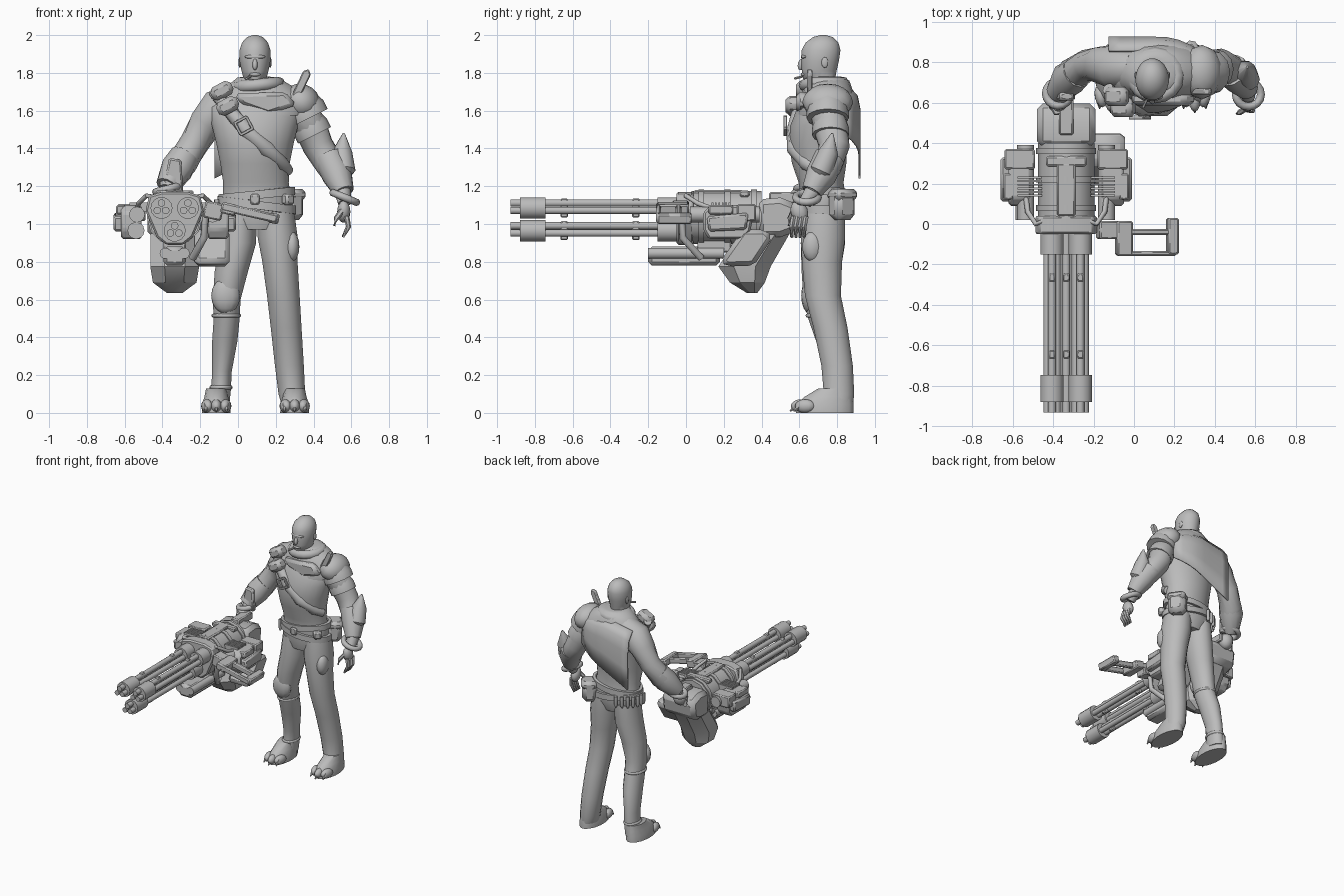
import bpy, bmesh, math
from mathutils import Vector

GREY = bpy.data.materials.new("plain grey")
GREY.diffuse_color = (0.5, 0.5, 0.5, 1)


def finish(name, bm, smooth=40, bevel=0):
    bmesh.ops.recalc_face_normals(bm, faces=bm.faces)
    me = bpy.data.meshes.new(name)
    bm.to_mesh(me)
    bm.free()
    ob = bpy.data.objects.new(name, me)
    bpy.context.collection.objects.link(ob)
    me.materials.append(GREY)
    if bevel:
        m = ob.modifiers.new("bevel", "BEVEL")
        m.width = bevel
        m.segments = 1
    bpy.context.view_layer.objects.active = ob
    ob.select_set(True)
    bpy.ops.object.shade_smooth_by_angle(angle=math.radians(smooth))
    ob.select_set(False)
    return ob


def skin_rings(bm, rings, closed=False):
    n = len(rings[0])
    pairs = list(zip(rings, rings[1:])) + ([(rings[-1], rings[0])] if closed else [])
    for a, b in pairs:
        for i in range(n):
            j = (i + 1) % n
            bm.faces.new((a[i], a[j], b[j], b[i]))
    if not closed:
        bm.faces.new(rings[0])
        bm.faces.new(rings[-1])


def loft(name, rows, n=20, smooth=50):
    """Stacked horizontal ellipses: x, y, z, x radius, y radius."""
    bm = bmesh.new()
    turn = math.pi / n
    rings = [[bm.verts.new((x + rx * math.cos(turn + k * math.tau / n), y + ry * math.sin(turn + k * math.tau / n), z))
              for k in range(n)] for x, y, z, rx, ry in rows]
    skin_rings(bm, rings)
    return finish(name, bm, smooth)


def tube(name, pts, n=12, closed=False, smooth=50):
    """Round section swept along points x, y, z, radius."""
    bm = bmesh.new()
    p = [Vector(q[:3]) for q in pts]
    rings, c = [], len(p)
    for i in range(c):
        a = p[i - 1] if i or closed else p[0]
        b = p[(i + 1) % c] if i < c - 1 or closed else p[-1]
        d = (b - a).normalized()
        ref = Vector((0, 0, 1)) if abs(d.z) < 0.9 else Vector((0, 1, 0))
        u = d.cross(ref).normalized()
        v = u.cross(d)
        rings.append([bm.verts.new(p[i] + pts[i][3] * (u * math.cos(k * math.tau / n) + v * math.sin(k * math.tau / n)))
                      for k in range(n)])
    skin_rings(bm, rings, closed)
    return finish(name, bm, smooth)


def hoop(name, c, rx, ry, r, tilt=0, n=16):
    """Closed ring of tube around a centre, tilted along x."""
    angles = [k * math.tau / n for k in range(n)]
    return tube(name, [(c[0] + rx * math.cos(a), c[1] + ry * math.sin(a), c[2] + tilt * math.cos(a), r) for a in angles], 8, True)


def box(name, loc, size, rot=(0, 0, 0), bevel=0.008):
    bm = bmesh.new()
    bmesh.ops.create_cube(bm, size=1)
    for v in bm.verts:
        v.co = Vector(a * b for a, b in zip(v.co, size))
    ob = finish(name, bm, 30, bevel)
    ob.location = loc
    ob.rotation_euler = [math.radians(a) for a in rot]
    return ob


def ball(name, loc, size, rot=(0, 0, 0)):
    bm = bmesh.new()
    bmesh.ops.create_uvsphere(bm, u_segments=12, v_segments=8, radius=1)
    bmesh.ops.scale(bm, vec=size, verts=bm.verts)
    ob = finish(name, bm, 60)
    ob.location = loc
    ob.rotation_euler = [math.radians(a) for a in rot]
    return ob


def prism(name, pts, axis, lo, hi, bevel=0):
    """Outline extruded along x (points are y, z) or y (points are x, z)."""
    bm = bmesh.new()
    put = (lambda a, b, t: (t, a, b)) if axis == "x" else (lambda a, b, t: (a, t, b))
    skin_rings(bm, [[bm.verts.new(put(a, b, t)) for a, b in pts] for t in (lo, hi)])
    return finish(name, bm, 30, bevel)


def rod(name, x, z, y0, y1, r, n=12):
    return tube(name, [(x, y0, z, r), (x, y1, z, r)], n, smooth=40)


# ---------- head ----------
loft("head", [(0.09, 0.74, 1.70, 0.062, 0.07), (0.09, 0.73, 1.75, 0.062, 0.075), (0.09, 0.705, 1.765, 0.06, 0.085),
              (0.09, 0.705, 1.81, 0.072, 0.093), (0.09, 0.71, 1.86, 0.082, 0.1), (0.09, 0.715, 1.92, 0.083, 0.104),
              (0.09, 0.72, 1.96, 0.07, 0.088), (0.09, 0.725, 1.99, 0.042, 0.052), (0.09, 0.725, 2.0, 0.012, 0.015)])
ball("brow", (0.09, 0.63, 1.885), (0.055, 0.022, 0.014))
ball("nose", (0.09, 0.612, 1.845), (0.014, 0.02, 0.032), (-15, 0, 0))
ball("mouth", (0.09, 0.625, 1.792), (0.03, 0.018, 0.012))
tube("cigarette", [(0.07, 0.63, 1.785, 0.007), (0.045, 0.575, 1.77, 0.007)], 6)
for s in (-1, 1):
    ball("ear", (0.09 + s * 0.081, 0.735, 1.855), (0.007, 0.018, 0.028))

# ---------- torso ----------
loft("torso", [(0.1, 0.72, 0.97, 0.13, 0.1), (0.1, 0.725, 1.05, 0.19, 0.125), (0.1, 0.725, 1.15, 0.18, 0.12),
               (0.095, 0.715, 1.22, 0.175, 0.12), (0.09, 0.705, 1.32, 0.185, 0.145), (0.09, 0.70, 1.42, 0.205, 0.155),
               (0.09, 0.71, 1.52, 0.23, 0.16), (0.09, 0.74, 1.62, 0.25, 0.15), (0.09, 0.755, 1.69, 0.19, 0.13),
               (0.09, 0.755, 1.74, 0.11, 0.1)], 24)
# draped scarf over neck and shoulders
loft("scarf_drape", [(0.13, 0.745, 1.575, 0.235, 0.16), (0.13, 0.75, 1.6, 0.255, 0.16), (0.125, 0.75, 1.67, 0.235, 0.145),
                     (0.115, 0.75, 1.73, 0.175, 0.125), (0.105, 0.75, 1.775, 0.11, 0.1), (0.1, 0.75, 1.78, 0.07, 0.07)], 18)
hoop("scarf_roll", (0.105, 0.735, 1.735), 0.11, 0.105, 0.034, 0.01)
prism("scarf_fold", [(-0.02, 1.69), (0.25, 1.7), (0.31, 1.63), (0.16, 1.58), (0.02, 1.63)], "y", 0.585, 0.65, 0.02)
# back cape, long on one side, wrapped round the other shoulder
bm = bmesh.new()
grid = []
for i in range(9):
    s = i / 8
    wrap = 0.075 * max(0, (s - 0.55) / 0.45) ** 2
    foot = 1.24 + 0.23 * s
    grid.append([bm.verts.new((-0.125 + 0.46 * s, y - wrap, foot + (1.735 - 0.04 * abs(s - 0.5) * 2 - foot) * h))
                 for y, h in ((0.925, 0), (0.925, 0.35), (0.925, 0.65), (0.91, 0.85), (0.86, 1))])
for a, b in zip(grid, grid[1:]):
    for j in range(4):
        bm.faces.new((a[j], a[j + 1], b[j + 1], b[j]))
finish("cape", bm, 60).modifiers.new("thickness", "SOLIDIFY").thickness = 0.012
# chest strap with pouches and buckle
tube("chest_strap", [(-0.13, 0.67, 1.7, 0.03), (-0.06, 0.6, 1.62, 0.035), (0.04, 0.577, 1.5, 0.045), (0.15, 0.577, 1.4, 0.045),
                     (0.23, 0.64, 1.32, 0.04), (0.265, 0.7, 1.28, 0.03)], 10)
for x, y, z in ((-0.085, 0.63, 1.705), (-0.055, 0.575, 1.625)):
    box("strap_pouch", (x, y, z), (0.12, 0.095, 0.08), (0, -28, 0), 0.022)
for d in (-0.035, 0.035):
    box("buckle_bar", (0.03 + d * 0.5, 0.525, 1.52 - d * 0.87), (0.08, 0.02, 0.016), (0, -28, 0), 0.003)
    box("buckle_side", (0.03 + d * 0.87, 0.525, 1.52 + d * 0.5), (0.016, 0.02, 0.07), (0, -28, 0), 0.003)

# ---------- belt ----------
for z, r, tilt in ((1.155, 0.2, 0.02), (1.1, 0.205, -0.025)):
    bm = bmesh.new()
    rings = [[bm.verts.new((0.1 + (r + e) * math.cos(a), 0.725 + (r - 0.065 + e) * math.sin(a), z + h + tilt * math.cos(a)))
              for e, h in ((-0.02, -0.022), (0.003, -0.022), (0.003, 0.022), (-0.02, 0.022))]
             for a in [k * math.tau / 24 for k in range(24)]]
    skin_rings(bm, rings, True)
    finish("belt", bm)
box("belt_buckle", (0.09, 0.582, 1.13), (0.05, 0.025, 0.055))
box("hip_pouch", (0.28, 0.825, 1.1), (0.11, 0.13, 0.16), (0, 0, 35), 0.03)
box("hip_pouch_flap", (0.283, 0.828, 1.155), (0.115, 0.138, 0.06), (0, 0, 35), 0.02)
box("small_pouch", (0.265, 0.63, 1.13), (0.06, 0.05, 0.06), (0, 0, 40), 0.012)
for k in range(7):
    a = math.radians(112 + k * 13)
    x, y = 0.1 + 0.215 * math.cos(a), 0.725 + 0.15 * math.sin(a)
    tube("belt_bullet", [(x, y, 1.04, 0.006), (x, y, 1.06, 0.013), (x, y, 1.13, 0.013)], 8)

# ---------- legs ----------
loft("right_leg", [(-0.1, 0.8, 0.04, 0.055, 0.085), (-0.09, 0.81, 0.12, 0.053, 0.075), (-0.085, 0.805, 0.22, 0.053, 0.075),
                   (-0.07, 0.775, 0.38, 0.068, 0.088), (-0.06, 0.735, 0.5, 0.07, 0.09), (-0.06, 0.715, 0.6, 0.075, 0.095),
                   (-0.035, 0.715, 0.75, 0.09, 0.105), (0.0, 0.725, 0.9, 0.098, 0.12), (0.01, 0.73, 1.05, 0.09, 0.115)], 16)
loft("left_leg", [(0.295, 0.8, 0.04, 0.065, 0.085), (0.285, 0.81, 0.1, 0.072, 0.082), (0.272, 0.8, 0.25, 0.078, 0.085),
                  (0.255, 0.765, 0.45, 0.083, 0.092), (0.24, 0.725, 0.62, 0.088, 0.097), (0.222, 0.72, 0.8, 0.095, 0.108),
                  (0.21, 0.725, 0.93, 0.108, 0.12), (0.2, 0.73, 1.06, 0.1, 0.115)], 16)
ball("knee_pad", (-0.065, 0.655, 0.62), (0.077, 0.045, 0.095))
hoop("knee_strap", (-0.062, 0.73, 0.515), 0.068, 0.086, 0.011)
hoop("boot_cuff", (-0.09, 0.808, 0.135), 0.05, 0.07, 0.012)
ball("thigh_pocket", (0.285, 0.67, 0.88), (0.04, 0.055, 0.08))
# clawed feet
for side, x in (("right", -0.115), ("left", 0.3)):
    loft(side + "_foot", [(x, 0.735, 0, 0.078, 0.155), (x, 0.735, 0.045, 0.077, 0.155), (x, 0.755, 0.085, 0.064, 0.13),
                          (x, 0.79, 0.13, 0.055, 0.09)], 16)
    for k in (-1, 0, 1):
        ball(side + "_toe", (x + k * 0.05, 0.61 + abs(k) * 0.02, 0.036), (0.029, 0.055, 0.036), (0, 0, -k * 12))
        tube("claw", [(x + k * 0.052, 0.585 + abs(k) * 0.02, 0.04, 0.02), (x + k * 0.055, 0.55 + abs(k) * 0.02, 0.008, 0.003)], 6)

# ---------- arms ----------
tube("right_arm", [(0.0, 0.77, 1.66, 0.09), (-0.1, 0.775, 1.61, 0.11), (-0.17, 0.785, 1.53, 0.092), (-0.23, 0.785, 1.43, 0.078),
                   (-0.3, 0.74, 1.32, 0.083), (-0.36, 0.67, 1.22, 0.06), (-0.375, 0.64, 1.18, 0.045)], 14)
tube("left_arm", [(0.2, 0.76, 1.65, 0.09), (0.32, 0.75, 1.61, 0.1), (0.38, 0.76, 1.52, 0.09), (0.425, 0.785, 1.41, 0.082),
                  (0.49, 0.75, 1.31, 0.078), (0.555, 0.67, 1.17, 0.045), (0.565, 0.63, 1.11, 0.035)], 14)
tube("right_gauntlet", [(-0.28, 0.75, 1.36, 0.08), (-0.325, 0.715, 1.29, 0.088), (-0.375, 0.65, 1.2, 0.062)], 12, smooth=40)
prism("right_gauntlet_plate", [(-0.4, 1.17), (-0.29, 1.17), (-0.3, 1.34), (-0.365, 1.35)], "y", 0.61, 0.65, 0.01)
tube("left_gauntlet", [(0.48, 0.76, 1.35, 0.084), (0.525, 0.715, 1.26, 0.082), (0.56, 0.665, 1.17, 0.055)], 12, smooth=40)
tube("left_gauntlet_fin", [(0.56, 0.665, 1.18, 0.05), (0.56, 0.715, 1.28, 0.062), (0.55, 0.755, 1.38, 0.055), (0.56, 0.775, 1.48, 0.006)],
     10, smooth=40)
hoop("left_wrist_ring", (0.565, 0.64, 1.14), 0.062, 0.06, 0.02, -0.025)
hoop("right_wrist_ring", (-0.375, 0.645, 1.185), 0.06, 0.06, 0.02, 0.015)
# hands
ball("left_palm", (0.56, 0.6, 1.065), (0.035, 0.045, 0.06), (20, 0, 0))
for k in range(4):
    y = 0.57 + k * 0.022
    tube("left_finger", [(0.575, y, 1.04, 0.015), (0.585, y - 0.01, 0.985, 0.014), (0.555, y - 0.01, 0.93, 0.008)], 6)
tube("left_thumb", [(0.55, 0.57, 1.07, 0.016), (0.52, 0.55, 1.03, 0.014), (0.51, 0.545, 0.99, 0.008)], 6)
ball("right_fist", (-0.37, 0.6, 1.13), (0.055, 0.055, 0.065))
for k in range(4):
    z = 1.155 - k * 0.025
    tube("right_finger", [(-0.42, 0.61, z, 0.015), (-0.385, 0.55, z, 0.015), (-0.33, 0.555, z, 0.012)], 6)
# layered shoulder armour and blade
ball("shoulder_cap", (0.335, 0.75, 1.645), (0.105, 0.135, 0.095), (0, 35, 0))
for x, y, z, s in ((0.355, 0.75, 1.6, 0.112), (0.385, 0.765, 1.51, 0.098)):
    tube("shoulder_plate", [(x - 0.035, y, z + 0.06, s * 0.8), (x, y, z, s), (x + 0.02, y, z - 0.04, s)], 12, smooth=40)
prism("shoulder_blade", [(0.265, 1.64), (0.3, 1.61), (0.385, 1.79), (0.375, 1.82), (0.345, 1.81)], "y", 0.64, 0.67, 0.006)

# ---------- rotary gun ----------
GX = -0.335
for cx, cz in ((GX - 0.07, 1.085), (GX + 0.07, 1.085), (GX, 0.965)):
    rod("muzzle_collar", cx, cz, -0.88, -0.745, 0.058, 14)
    rod("rear_collar", cx, cz, -0.15, -0.05, 0.058, 14)
    for k in range(3):
        a = math.radians(90 + 120 * k)
        rod("barrel", cx + 0.026 * math.cos(a), cz + 0.026 * math.sin(a), -0.93, 0.0, 0.02, 10)
    for y in (-0.645, -0.265):
        box("barrel_band", (cx, y, cz), (0.032, 0.04, 0.1), bevel=0.006)
prism("gun_front_plate", [(-0.47, 1.15), (-0.4, 1.17), (-0.27, 1.17), (-0.2, 1.15), (-0.18, 1.07), (-0.24, 0.93), (-0.29, 0.89),
                          (-0.38, 0.89), (-0.43, 0.93), (-0.49, 1.07)], "y", -0.05, 0.04, 0.01)
rod("gun_body", GX, 1.035, 0.03, 0.4, 0.14, 12)
box("gun_top_rail", (GX, 0.17, 1.16), (0.09, 0.26, 0.04))
box("gun_top_clamp", (GX, 0.31, 1.16), (0.2, 0.05, 0.035))
for y in (0.08, 0.22, 0.36):
    rod("gun_rib", GX, 1.035, y - 0.015, y + 0.015, 0.148, 12)
prism("gun_rear_housing", [(0.38, 1.13), (0.5, 1.14), (0.6, 1.1), (0.58, 0.96), (0.5, 0.93), (0.38, 0.93)], "x", -0.48, -0.19, 0.03)
box("rear_grip", (GX, 0.53, 1.14), (0.07, 0.18, 0.06))
# side pods with vents and coils
for s in (-1, 1):
    x = GX + s * 0.23
    prism("pod_frame", [(0.09, 1.06), (0.13, 1.1), (0.32, 1.1), (0.36, 1.06), (0.34, 0.96), (0.3, 0.92), (0.12, 0.92), (0.09, 0.97)],
          "x", x - 0.055, x + 0.055, 0.012)
    prism("pod_panel", [(0.11, 1.04), (0.33, 1.06), (0.32, 0.97), (0.12, 0.96)], "x", x + s * 0.03, x + s * 0.095, 0.012)
    box("pod_lid", (x, 0.32, 1.06), (0.15, 0.1, 0.09))
    box("pod_bracket", (x + s * 0.055, 0.185, 1.075), (0.05, 0.13, 0.05))
    rod("pod_cylinder", x - s * 0.03, 1.05, 0.02, 0.39, 0.042, 12)
    for k in range(6):
        box("pod_coil", (x - s * 0.05, 0.14 + k * 0.018, 1.09), (0.12, 0.009, 0.05), bevel=0)
    tube("feed_hose", [(GX + s * 0.1, 0.02, 1.14, 0.013), (GX + s * 0.15, 0.0, 1.15, 0.013),
                       (GX + s * 0.19, 0.06, 1.11, 0.013), (GX + s * 0.2, 0.14, 1.08, 0.013)], 8)
rod("side_canister", -0.54, 0.965, 0.02, 0.15, 0.045, 12)
# under barrel unit, faceted magazine and ammo box
box("under_unit", (GX, -0.01, 0.83), (0.12, 0.38, 0.1), bevel=0.02)
for s in (-1, 1):
    rod("under_tube", GX + s * 0.05, 0.845, -0.2, 0.2, 0.03, 10)
box("under_mount", (GX, 0.15, 0.89), (0.12, 0.18, 0.08))
loft("magazine", [(GX, 0.35, 0.635, 0.045, 0.03), (GX, 0.325, 0.69, 0.125, 0.1), (GX, 0.31, 0.775, 0.14, 0.15),
                  (GX, 0.42, 0.95, 0.14, 0.14)], 8, 25)
prism("ammo_box", [(0.3, 0.97), (0.18, 0.8), (0.22, 0.775), (0.36, 0.78), (0.46, 0.93), (0.42, 0.97)], "x", -0.23, -0.045, 0.025)
# side carry handle
box("handle_mount", (-0.13, -0.03, 1.07), (0.1, 0.09, 0.09), (0, 13, 0))
for y, w in ((-0.04, 0.03), (-0.145, 0.025)):
    box("handle_bar", (0.06, y, 1.06), (0.3, w, 0.045), (0, 13, 0))
box("handle_root", (-0.05, -0.07, 1.08), (0.08, 0.17, 0.06), (0, 13, 0))
box("handle_end", (0.19, -0.06, 1.03), (0.055, 0.18, 0.055), (0, 13, 0))
tube("handle_strut", [(-0.17, -0.02, 1.05, 0.02), (-0.18, -0.02, 0.93, 0.02), (-0.24, 0.08, 0.82, 0.02)], 8)
